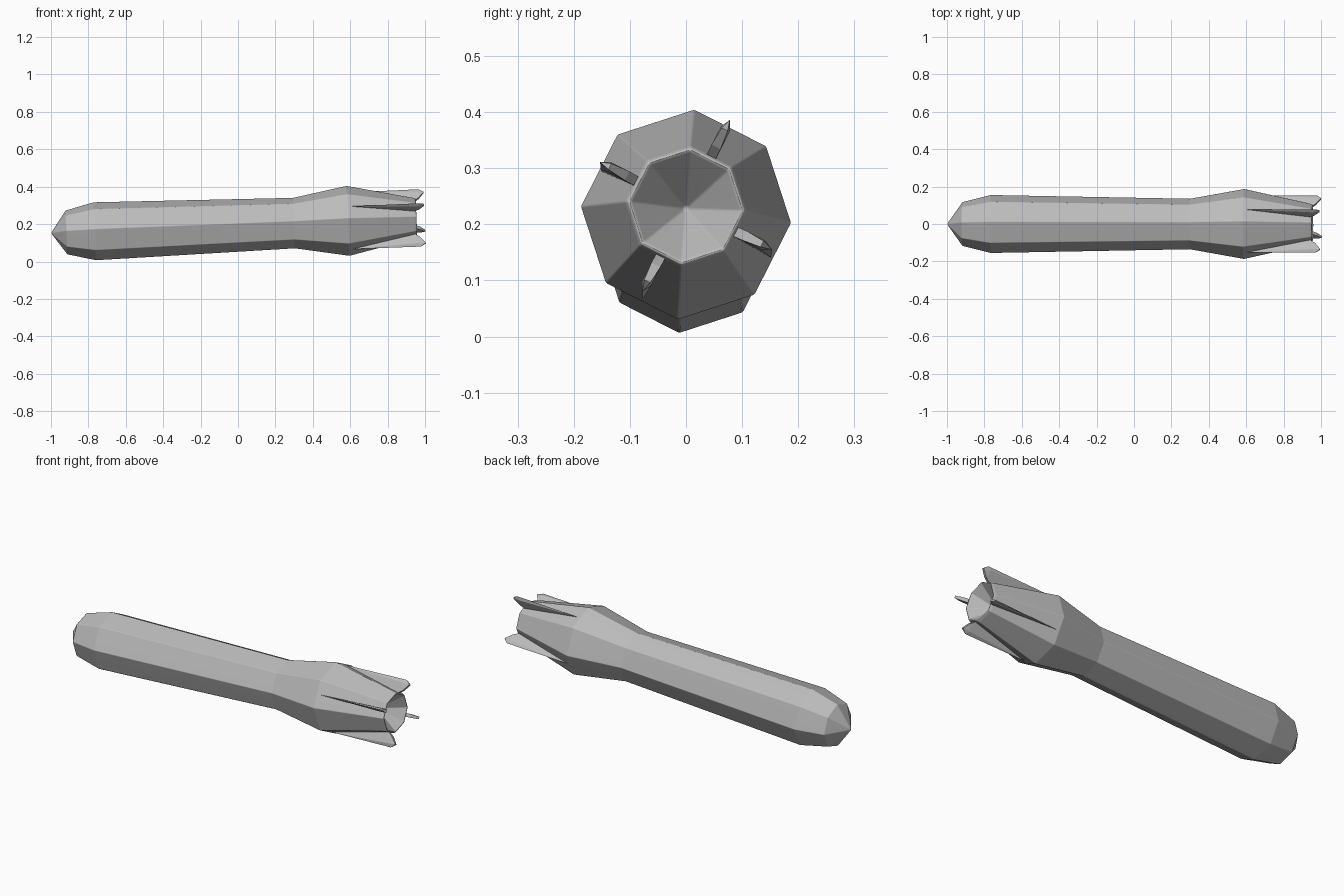
import bpy
import bmesh
from math import sin, cos, radians, pi
from mathutils import Matrix, Vector

cube = bpy.data.objects.get("Cube")
if cube:
    bpy.data.objects.remove(cube, do_unlink=True)

SIDES = 8
ROLL = radians(4.5)
# The long axis is local x, starting at the nose and rising slightly to the tail
FRAME = Matrix.Translation((-1, 0, 0.152)) @ Matrix.Rotation(radians(-2.35), 4, 'Y')

grey = bpy.data.materials.new("plain grey")
grey.use_nodes = True
grey.diffuse_color = (0.5, 0.5, 0.5, 1)
grey.node_tree.nodes["Principled BSDF"].inputs["Base Color"].default_value = (0.5, 0.5, 0.5, 1)


def around(along, radius, angle, side=0.0):
    """Point at a distance along the axis, a radius and a roll angle."""
    return Vector((along,
                   radius * sin(angle) + side * cos(angle),
                   radius * cos(angle) - side * sin(angle)))


def finish(name, bm):
    bmesh.ops.recalc_face_normals(bm, faces=bm.faces)
    mesh = bpy.data.meshes.new(name)
    bm.to_mesh(mesh)
    bm.free()
    mesh.materials.append(grey)
    obj = bpy.data.objects.new(name, mesh)
    obj.matrix_world = FRAME
    bpy.context.collection.objects.link(obj)
    return obj


def lathe(name, profile):
    """Faceted solid of revolution; a zero radius makes a pole."""
    bm = bmesh.new()
    rings = []
    for along, radius in profile:
        count = SIDES if radius else 1
        rings.append([bm.verts.new(around(along, radius, ROLL + 2 * pi * i / SIDES))
                      for i in range(count)])
    for a, b in zip(rings, rings[1:]):
        for i in range(SIDES):
            j = (i + 1) % SIDES
            corners = [a[i % len(a)], a[j % len(a)], b[j % len(b)], b[i % len(b)]]
            bm.faces.new(list(dict.fromkeys(corners)))
    return finish(name, bm)


# Body: pointed nose, long tube, flared tail and hollow cone at the back
body = lathe("body", [(0, 0), (0.083, 0.118), (0.235, 0.156), (1.30, 0.136),
                      (1.59, 0.188), (1.945, 0.109), (1.957, 0.104),
                      (1.955, 0.098), (1.84, 0)])
bevel = body.modifiers.new("soft edges", 'BEVEL')
bevel.width = 0.004
bevel.segments = 2
bevel.limit_method = 'ANGLE'
bevel.angle_limit = radians(8)
for face in body.data.polygons:
    face.use_smooth = True
body.modifiers.new("flat facets", 'WEIGHTED_NORMAL').keep_sharp = True

# Fins: wedges centred on every other facet, with a ridged outer edge
FIN = [(1.60, 0.170, 0), (1.60, 0.130, 0), (1.975, 0.172, 0),
       (1.96, 0.155, 0.009), (2.0, 0.152, 0.006),
       (1.972, 0.118, 0.009), (1.94, 0.095, 0.009)]
for n in range(4):
    angle = ROLL + pi / SIDES + n * pi / 2
    bm = bmesh.new()
    for along, radius, half in FIN:
        for side in {half, -half}:
            bm.verts.new(around(along, radius, angle, side))
    bmesh.ops.convex_hull(bm, input=bm.verts)
    finish(f"tail_fin_{n + 1}", bm)
